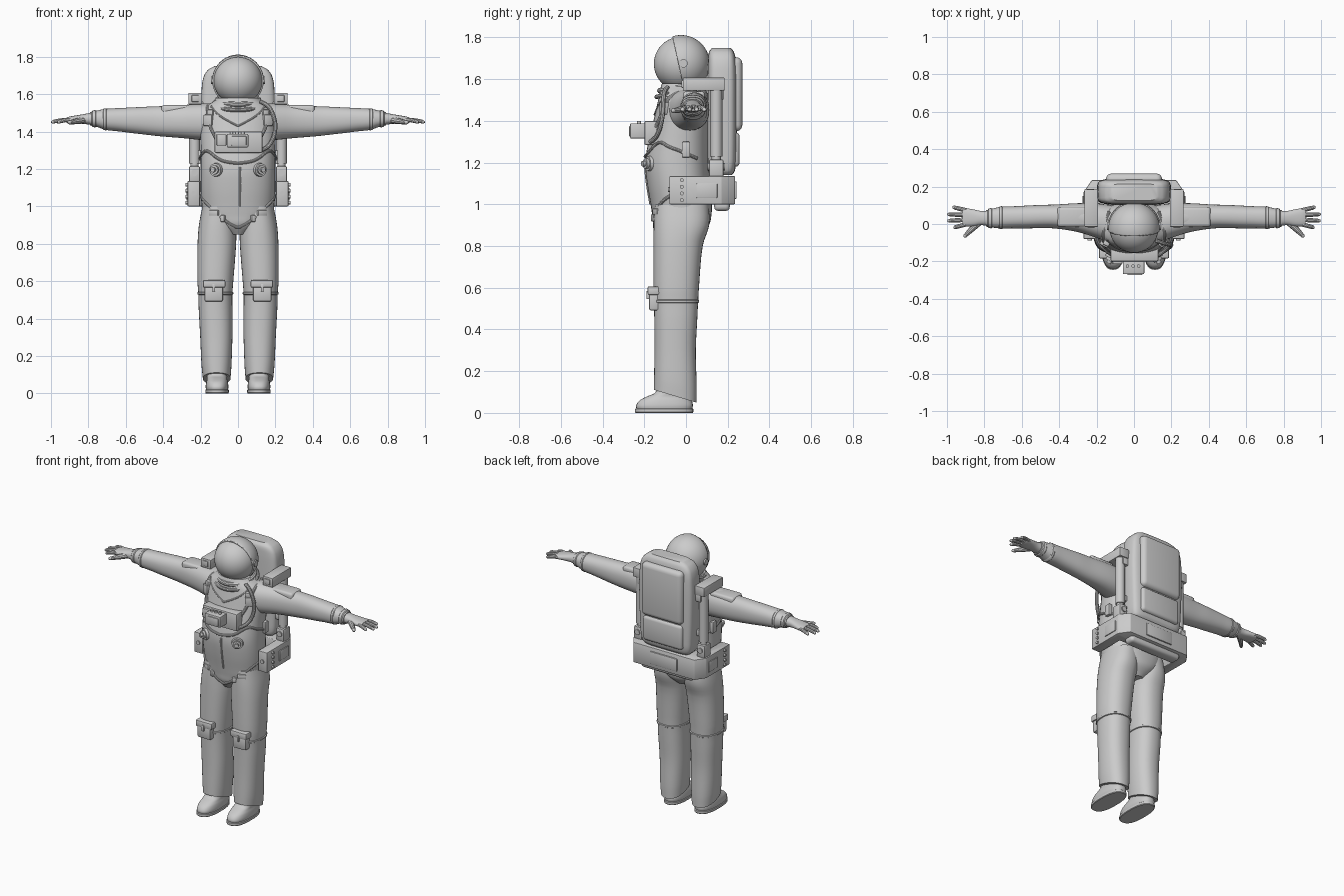
import bpy, bmesh, math
from mathutils import Vector, Matrix

if "Cube" in bpy.data.objects:
    bpy.data.objects.remove(bpy.data.objects["Cube"])

def finish(name, bm):
    bmesh.ops.recalc_face_normals(bm, faces=bm.faces)
    me = bpy.data.meshes.new(name)
    bm.to_mesh(me); bm.free()
    ob = bpy.data.objects.new(name, me)
    bpy.context.collection.objects.link(ob)
    return ob

def mir(ob):
    ob.modifiers.new("mirror", 'MIRROR')
    return ob

# smooth interpolation of ring tables (t, c1, c2, r1, r2)
def samp(R, t):
    V = [Vector(r) for r in R]
    i = max([0] + [j for j in range(len(V) - 1) if V[j][0] <= t])
    h = V[i + 1][0] - V[i][0]
    u = (t - V[i][0]) / h
    def slope(j):
        a, b = V[max(j - 1, 0)], V[min(j + 1, len(V) - 1)]
        return (b - a) / (b[0] - a[0])
    return (V[i] * (2*u**3 - 3*u*u + 1) + slope(i) * (h * (u**3 - 2*u*u + u))
            + V[i + 1] * (3*u*u - 2*u**3) + slope(i + 1) * (h * (u**3 - u*u)))

def sup(a, n):
    c, s = math.cos(a), math.sin(a)
    return math.copysign(abs(c)**(2/n), c), math.copysign(abs(s)**(2/n), s)

def rings(name, S, axis='z', n=2.3, sides=36):
    bm = bmesh.new()
    loops = []
    for t, c1, c2, r1, r2 in S:
        L = []
        for k in range(sides):
            c, s = sup(2 * math.pi * k / sides, n)
            u, v = c1 + r1 * c, c2 + r2 * s
            L.append(bm.verts.new((u, v, t) if axis == 'z' else (t, u, v)))
        loops.append(L)
    for A, B in zip(loops, loops[1:]):
        for k in range(sides):
            bm.faces.new((A[k], A[k-1], B[k-1], B[k]))
    bm.faces.new(loops[0]); bm.faces.new(loops[-1])
    return finish(name, bm)

def loft(name, R, axis='z', n=2.3, steps=4):
    S = [samp(R, a[0] + (b[0] - a[0]) * k / steps) for a, b in zip(R, R[1:]) for k in range(steps)]
    return rings(name, S + [R[-1]], axis, n)

def band(name, R, t, w, grow, axis='z', n=2.3):
    S = []
    for d, g in ((-w, 0), (-w*.6, grow), (w*.6, grow), (w, 0)):
        s = samp(R, t + d); s[3] += g; s[4] += g
        S.append(s)
    return rings(name, S, axis, n)

def box(name, lo, hi, bev=.005, segs=2, rz=0):
    lo, hi = Vector(lo), Vector(hi)
    bm = bmesh.new()
    bmesh.ops.create_cube(bm, size=1)
    bmesh.ops.scale(bm, vec=hi - lo, verts=bm.verts)
    bmesh.ops.bevel(bm, geom=bm.edges[:], offset=bev, segments=segs, profile=.5, affect='EDGES')
    bmesh.ops.transform(bm, matrix=Matrix.Translation((lo + hi) / 2) @ Matrix.Rotation(rz, 4, 'Z'), verts=bm.verts)
    return finish(name, bm)

def cyl(name, p, d, r, depth, r2=None):
    bm = bmesh.new()
    M = Matrix.Translation(p) @ Vector(d).to_track_quat('Z', 'Y').to_matrix().to_4x4()
    bmesh.ops.create_cone(bm, cap_ends=True, segments=24, radius1=r, radius2=r2 or r, depth=depth, matrix=M)
    return finish(name, bm)

def tube(name, pts, radii):
    cu = bpy.data.curves.new(name, 'CURVE')
    cu.dimensions, cu.bevel_depth, cu.bevel_resolution, cu.use_fill_caps, cu.resolution_u = '3D', 1, 3, True, 5
    sp = cu.splines.new('NURBS')
    sp.points.add(len(pts) - 1)
    sp.order_u, sp.use_endpoint_u = 3, True
    for i, p in enumerate(pts):
        sp.points[i].co = (*p, 1)
        sp.points[i].radius = radii[i] if isinstance(radii, (list, tuple)) else radii
    tmp = bpy.data.objects.new(name + "_path", cu)
    bpy.context.collection.objects.link(tmp)
    dg = bpy.context.evaluated_depsgraph_get()
    me = bpy.data.meshes.new_from_object(tmp.evaluated_get(dg))
    bpy.data.objects.remove(tmp)
    ob = bpy.data.objects.new(name, me)
    bpy.context.collection.objects.link(ob)
    return ob

# torso and pelvis
T = [(.85, 0, -.03, .05, .09), (.9, 0, -.022, .125, .132), (.95, 0, -.02, .185, .142), (1.0, 0, -.023, .194, .147),
     (1.1, 0, -.037, .2, .15), (1.2, 0, -.043, .2, .153), (1.3, 0, -.034, .2, .146), (1.4, 0, -.02, .203, .136),
     (1.48, 0, -.012, .2, .126), (1.53, 0, -.012, .175, .115), (1.565, 0, -.015, .125, .105), (1.58, 0, -.015, .11, .1)]
loft("torso", T)

def tp(deg, z, off=0):                       # point on torso surface, -90 = front, 0 = side
    s, (c, d) = samp(T, z), sup(math.radians(deg), 2.3)
    return Vector((s[1] + (s[3] + off) * c, s[2] + (s[4] + off) * d, z))

# legs with slanted cuffs, knee seams and pouches
LEG = [(.08, .114, -.052, .074, .102), (.15, .115, -.051, .08, .102), (.3, .116, -.052, .086, .099),
       (.45, .12, -.049, .09, .103), (.53, .121, -.048, .091, .106), (.6, .121, -.047, .096, .109),
       (.8, .113, -.038, .103, .118), (.9, .109, -.022, .1, .133), (1.0, .1, -.02, .09, .13)]
leg = mir(loft("leg", LEG))
for v in leg.data.vertices:
    if v.co.z < .3:
        v.co.z -= .3 * (v.co.y + .052) * (.3 - v.co.z) / .22
mir(band("knee_seam", LEG, .535, .008, .005))
mir(box("knee_pouch", (.08, -.178, .49), (.18, -.125, .585), .012))
mir(box("knee_pouch_flap", (.068, -.184, .565), (.188, -.12, .607), .008))
mir(box("knee_pouch_tab", (.123, -.19, .545), (.137, -.17, .585), .003))

# boots
mir(loft("boot", [(.015, .112, -.104, .058, .132), (.035, .112, -.103, .061, .136), (.06, .112, -.097, .058, .125),
                  (.078, .112, -.083, .054, .106), (.095, .113, -.065, .055, .085), (.14, .114, -.052, .058, .075)], n=2.5))
mir(rings("boot_sole", [(0, .112, -.105, .06, .137), (.004, .112, -.105, .063, .14), (.018, .112, -.105, .063, .14),
                        (.021, .112, -.105, .059, .136)], n=2.5))

# arms, gloves and fingers
ARM = [(.12, .0, 1.45, .1, .1), (.2, .018, 1.452, .092, .097), (.3, .034, 1.453, .077, .088), (.42, .04, 1.455, .064, .08),
       (.5, .04, 1.458, .062, .074), (.56, .038, 1.46, .061, .069), (.64, .036, 1.463, .059, .062), (.71, .034, 1.465, .058, .056),
       (.75, .032, 1.468, .052, .045), (.79, .03, 1.468, .044, .036)]
mir(loft("arm", ARM, 'x'))
mir(band("forearm_seam", ARM, .712, .01, .003, 'x'))
mir(band("wrist_ring", ARM, .77, .012, .005, 'x'))
mir(box("shoulder_flap", (.235, -.015, 1.49), (.41, .09, 1.541), .015, 3))
mir(loft("palm", [(.78, .03, 1.468, .04, .033), (.82, .032, 1.467, .038, .027), (.86, .033, 1.465, .045, .022),
                  (.9, .036, 1.462, .048, .018), (.918, .036, 1.461, .044, .014)], 'x'))
for i, (y0, x1, y1) in enumerate([(.07, .967, .09), (.047, .995, .052), (.024, .994, .017), (.002, .962, -.019)]):
    p, q = Vector((.885, y0, 1.462)), Vector((x1, y1, 1.45))
    mir(tube(f"finger_{i + 1}", [p, p.lerp(q, .4) + Vector((0, 0, .006)), p.lerp(q, .85) + Vector((0, 0, .003)), q, q + Vector((.004, 0, 0))],
             [.012, .012, .011, .009, .003]))
mir(tube("thumb", [(.82, .015, 1.462), (.86, -.02, 1.455), (.89, -.05, 1.45), (.907, -.068, 1.448), (.91, -.071, 1.448)],
         [.018, .017, .012, .01, .003]))

# helmet: visor ball, rear shell, hinge discs and neck ring
C = Vector((0, -.024, 1.673))
bm = bmesh.new()
bmesh.ops.create_uvsphere(bm, u_segments=48, v_segments=32, radius=.13, matrix=Matrix.Translation(C))
finish("visor", bm)
bm = bmesh.new()
bmesh.ops.create_uvsphere(bm, u_segments=48, v_segments=32, radius=.138, matrix=Matrix.Translation(C))
bmesh.ops.bisect_plane(bm, geom=bm.verts[:] + bm.edges[:] + bm.faces[:], plane_co=C + Vector((0, -.012, 0)),
                       plane_no=(0, -1, -.22), clear_outer=True)
shell = finish("helmet_shell", bm)
m = shell.modifiers.new("thickness", 'SOLIDIFY'); m.thickness, m.offset = .012, -1
mir(cyl("visor_hinge", (.136, -.012, 1.675), (1, 0, 0), .02, .016))
def ring(name, c, R, r, tilt):
    k = [2 * math.pi * i / 40 for i in range(41)]
    M = Matrix.Rotation(tilt, 3, 'X')
    return tube(name, [Vector(c) + M @ Vector((R * math.cos(a), R * math.sin(a), 0)) for a in k], r)
ring("neck_ring", (0, -.015, 1.567), .112, .014, .2)
ring("collar_ring", (0, -.015, 1.547), .13, .011, .25)

# suit seams, belts and front closure
mir(tube("chest_shell_rim", [tp(a, z, .002) for a, z in
    ((-90, 1.23), (-75, 1.235), (-60, 1.255), (-45, 1.29), (-32, 1.3), (-15, 1.275), (0, 1.26), (15, 1.24), (35, 1.22))], .008))
mir(tube("hip_belt", [tp(a, z, .003) for a, z in
    ((-90, .885), (-75, .9), (-60, .95), (-45, .99), (-25, 1.03), (0, 1.06), (30, 1.08))], .008))
mir(tube("collar_seam", [tp(a, z, .001) for a, z in ((-90, 1.43), (-75, 1.46), (-55, 1.5), (-35, 1.535))], .005))
tube("front_closure", [tp(-88, z, 0) for z in (1.0, 1.05, 1.1, 1.15, 1.21)], .006)
mir(box("side_buckle", (.188, -.02, 1.225), (.214, .02, 1.3), .005))

# round belly ports
P = tp(-57, 1.195)
N = Vector((.45, -.9, 0)).normalized()
mir(cyl("port_base", P, N, .038, .022, .034))
mir(cyl("port_collar", P + N * .012, N, .024, .026))
mir(cyl("port_plug", P + N * .025, N, .013, .03))

# hip latches and shoulder buckles
for nm, a, z, w, h in (("hip_latch", -52, .965, .055, .03), ("hip_clip", -66, .935, .025, .035),
                       ("shoulder_buckle", -42, 1.46, .05, .06), ("shoulder_clip", -44, 1.5, .035, .035)):
    p, d = tp(a, z), Vector((w / 2, .016, h / 2))
    mir(box(nm, p - d, p + d, .005, 2, math.radians(25)))
mir(tube("shoulder_strap", [tp(a, z, .003) for a, z in ((-62, 1.34), (-50, 1.4), (-42, 1.46), (-30, 1.52), (0, 1.545), (40, 1.54))], .009))

# chest control unit
box("chest_plate", (-.125, -.2, 1.285), (.13, -.12, 1.4), .008)
box("chest_control_box", (-.06, -.268, 1.315), (.055, -.19, 1.388), .006)
box("chest_side_box", (-.115, -.215, 1.325), (-.062, -.19, 1.385), .005)
for i in range(3):
    cyl(f"control_knob_{i + 1}", (-.035 + .03 * i, -.225, 1.39), (0, 0, 1), .009, .018)
box("control_face", (-.035, -.273, 1.325), (.045, -.26, 1.375), .004)

# breathing hose
tube("chest_hose", [(.12, -.09, 1.56), (.16, -.105, 1.545), (.19, -.11, 1.49), (.203, -.11, 1.43), (.19, -.125, 1.36), (.155, -.15, 1.31), (.125, -.17, 1.3)], .011)

# backpack
loft("backpack", [(1.14, 0, .168, .16, .052), (1.16, 0, .17, .178, .064), (1.22, 0, .172, .188, .07), (1.5, 0, .173, .198, .071),
                  (1.62, 0, .173, .195, .07), (1.69, 0, .172, .185, .067), (1.73, 0, .17, .16, .06), (1.75, 0, .17, .125, .045)], n=5)
box("backpack_rear_plate", (-.15, .2, 1.35), (.15, .27, 1.705), .03, 4)
box("backpack_lower_plate", (-.145, .2, 1.18), (.145, .257, 1.345), .02, 3)

# lower U-shaped frame
half = [(.27, -.08), (.27, .17), (.225, .235)]
inner = [(.205, .11), (.205, -.08)]
pts = half + [(-x, y) for x, y in reversed(half)] + [(-x, y) for x, y in reversed(inner)] + inner
bm = bmesh.new()
f = bm.faces.new([bm.verts.new((x, y, 1.0)) for x, y in pts])
g = bmesh.ops.extrude_face_region(bm, geom=[f])
bmesh.ops.translate(bm, vec=(0, 0, .135), verts=[v for v in g['geom'] if isinstance(v, bmesh.types.BMVert)])
bmesh.ops.bevel(bm, geom=bm.edges[:], offset=.005, segments=2, profile=.5, affect='EDGES')
finish("lower_frame", bm)
box("frame_rear_panel", (-.1, .225, 1.025), (.1, .243, 1.11), .006)
box("frame_underside", (-.19, .135, .968), (.19, .21, 1.02), .02, 3)
for i in range(4):
    mir(cyl(f"frame_button_{i + 1}", (.272, -.02, 1.02 + .032 * i), (1, 0, 0), .009, .016))
mir(box("frame_side_panel", (.262, .05, 1.03), (.275, .15, 1.1), .004))
mir(cyl("frame_end_knob", (.237, -.082, 1.07), (0, 1, 0), .012, .01))

# side posts, clevises and upper arms
mir(cyl("post", (.232, .145, 1.41), (0, 0, 1), .029, .36))
mir(box("post_clevis", (.203, .11, 1.13), (.262, .18, 1.215), .008))
mir(cyl("clevis_pin", (.232, .145, 1.18), (0, 1, 0), .018, .085))
mir(cyl("post_foot", (.232, .145, 1.225), (0, 0, 1), .022, .06))
mir(box("upper_arm_box", (.192, -.015, 1.545), (.265, .185, 1.607), .005))
mir(box("upper_arm_lamp", (.21, -.022, 1.558), (.248, 0, 1.595), .004))
mir(box("post_bracket_top", (.17, .12, 1.5), (.235, .18, 1.56), .006))
mir(box("post_bracket_low", (.17, .13, 1.26), (.225, .16, 1.3), .005))

# smooth shading with crisp edges
bpy.ops.object.select_all(action='DESELECT')
for ob in bpy.context.scene.objects:
    ob.select_set(True)
    bpy.context.view_layer.objects.active = ob
bpy.ops.object.shade_smooth_by_angle(angle=math.radians(35))
